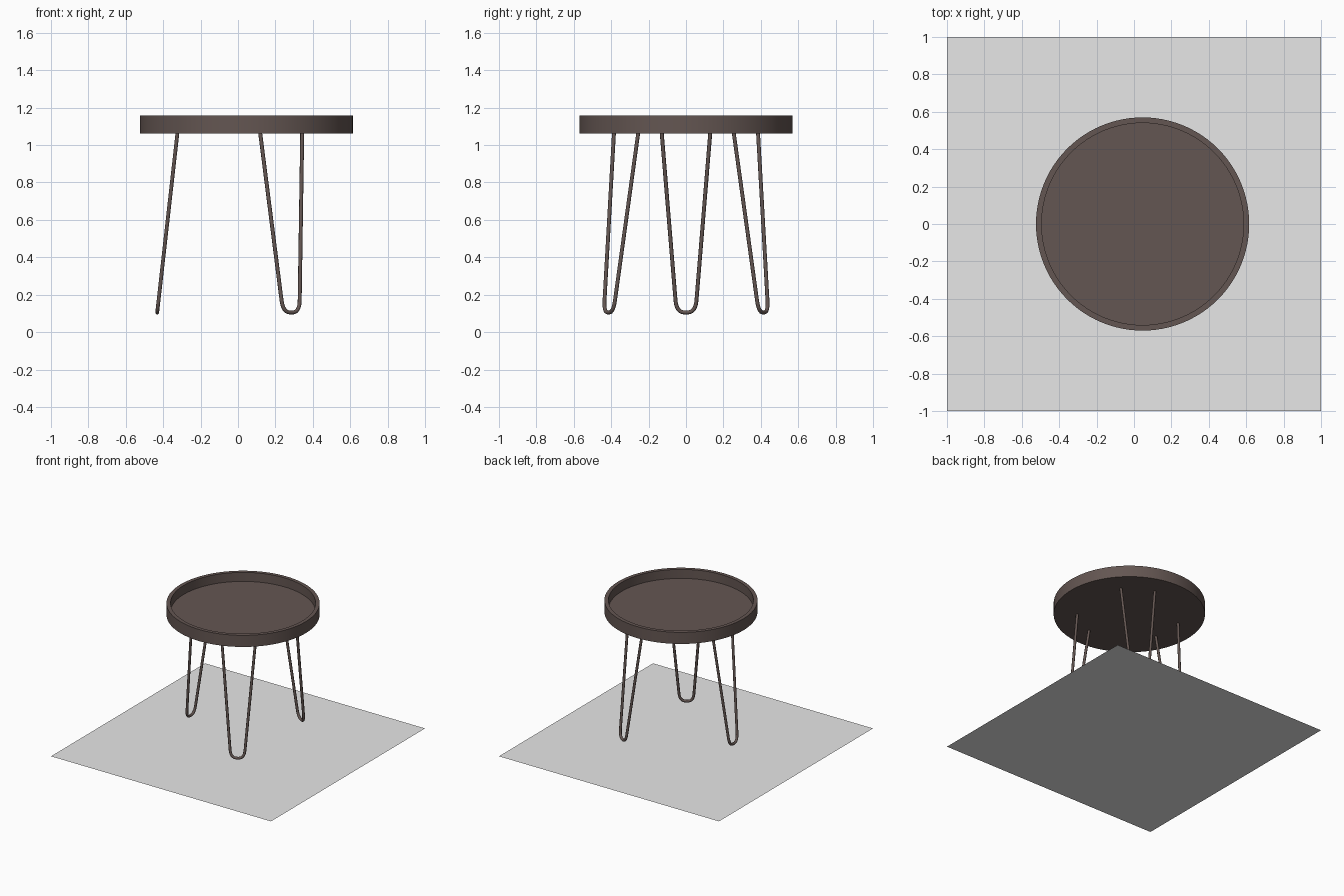
import bpy, bmesh, math
from mathutils import Vector

if "Cube" in bpy.data.objects:
    bpy.data.objects.remove(bpy.data.objects["Cube"])

CX = 0.046  # table centre along x


def material(name, rgb):
    m = bpy.data.materials.new(name)
    m.diffuse_color = (*rgb, 1)
    m.use_nodes = True
    m.node_tree.nodes["Principled BSDF"].inputs["Base Color"].default_value = m.diffuse_color
    return m


BROWN = material("dark brown", (0.127, 0.093, 0.084))
GREY = material("light grey", (0.8, 0.8, 0.8))


def add_object(name, bm, mat):
    bmesh.ops.recalc_face_normals(bm, faces=bm.faces)
    me = bpy.data.meshes.new(name)
    bm.to_mesh(me)
    bm.free()
    me.materials.append(mat)
    ob = bpy.data.objects.new(name, me)
    bpy.context.collection.objects.link(ob)
    bpy.context.view_layer.objects.active = ob
    bpy.ops.object.select_all(action='DESELECT')
    ob.select_set(True)
    return ob


# Floor panel: one flat square under the table
bm = bmesh.new()
bm.faces.new([bm.verts.new(p) for p in
              ((-1, -1, 0), (1, -1, 0), (1, 1, 0), (-1, 1, 0))])
floor = add_object("floor_panel", bm, GREY)

# Tray top: stacked rings from bottom to rim to inner floor, with end caps
N = 96
bm = bmesh.new()
rings = []
for r, z in ((0.57, 1.062), (0.57, 1.157), (0.54, 1.157), (0.54, 1.083)):
    rings.append([bm.verts.new((CX + r * math.cos(2 * math.pi * i / N),
                                r * math.sin(2 * math.pi * i / N), z))
                  for i in range(N)])
for a, b in zip(rings, rings[1:]):
    for i in range(N):
        j = (i + 1) % N
        bm.faces.new((a[i], a[j], b[j], b[i]))
bm.faces.new(rings[0])
bm.faces.new(rings[-1])
add_object("tray_top", bm, BROWN)
bpy.ops.object.shade_smooth_by_angle(angle=math.radians(30))

# Hairpin leg path (sideways, z): straight rod, then a rounded foot
Z_FOOT, Z_TOP = 0.105, 1.08
half = [(0.131, Z_TOP)]
p0, p1, p2 = Vector((0.056, 0.17)), Vector((0.051, Z_FOOT)), Vector((0.006, Z_FOOT))
for k in range(9):
    t = k / 8
    half.append(tuple(p0 * (1 - t) ** 2 + p1 * 2 * t * (1 - t) + p2 * t * t))
path = half + [(-s, z) for s, z in reversed(half)]


def leg(name, angle):
    cu = bpy.data.curves.new(name, 'CURVE')
    cu.dimensions = '3D'
    cu.bevel_depth = 0.0105
    cu.bevel_resolution = 3
    cu.use_fill_caps = True
    sp = cu.splines.new('POLY')
    sp.points.add(len(path) - 1)
    for pt, (s, z) in zip(sp.points, path):
        out = 0.478 - 0.108 * (z - Z_FOOT) / 0.958  # leg splays outward
        pt.co = (CX + out * math.cos(angle) - s * math.sin(angle),
                 out * math.sin(angle) + s * math.cos(angle), z, 1)
    cu.materials.append(BROWN)
    ob = bpy.data.objects.new(name, cu)
    bpy.context.collection.objects.link(ob)
    bpy.ops.object.select_all(action='DESELECT')
    ob.select_set(True)
    bpy.context.view_layer.objects.active = ob
    bpy.ops.object.convert(target='MESH')
    bpy.ops.object.shade_smooth_by_angle(angle=math.radians(50))


# Three legs around the table
for name, deg in (("left_leg", 180), ("front_right_leg", 300), ("back_right_leg", 60)):
    leg(name, math.radians(deg))
